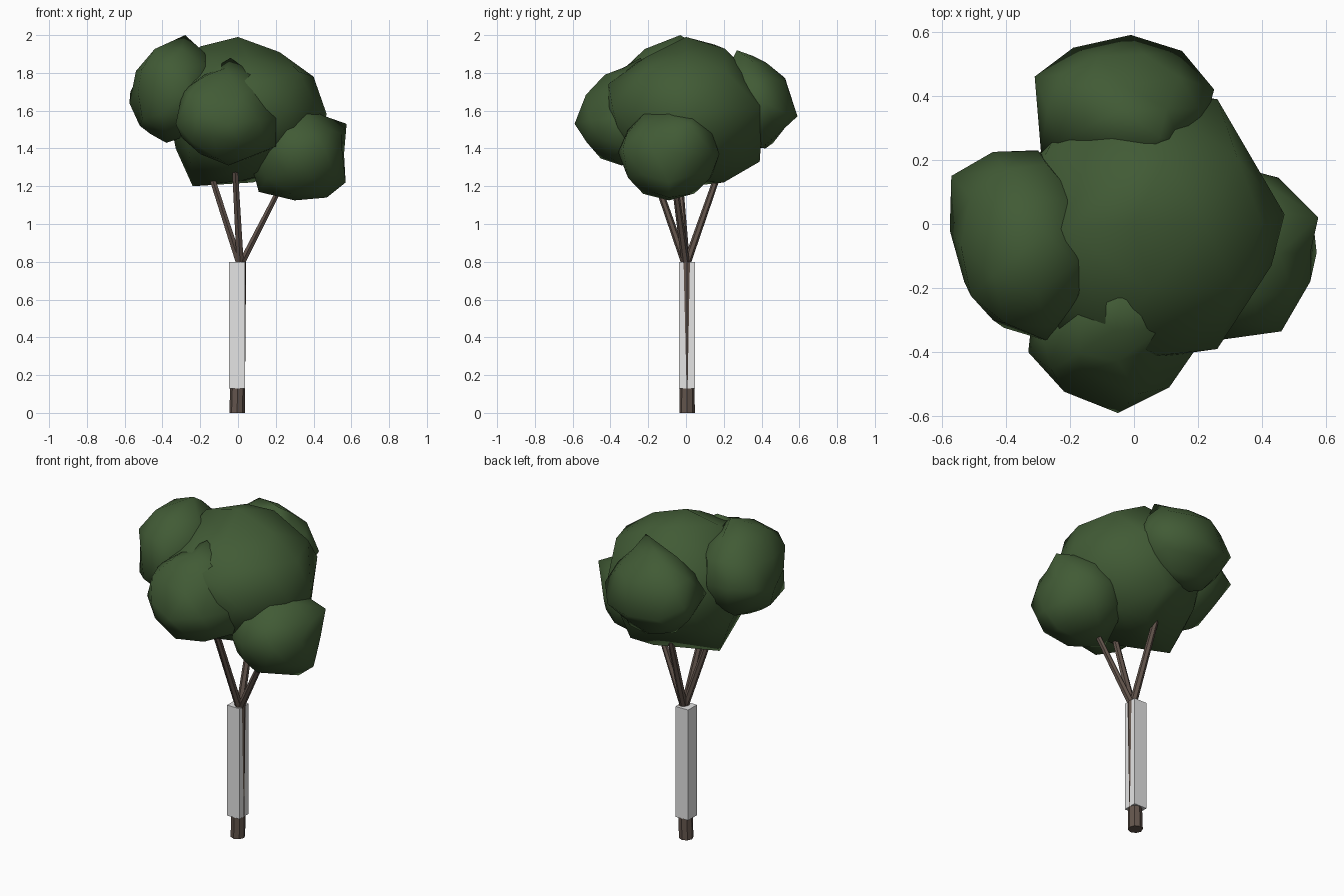
import bpy, bmesh, random
from mathutils import Vector

random.seed(4)


def mat(name, rgb):
    m = bpy.data.materials.new(name)
    m.diffuse_color = (*rgb, 1)
    return m


GREEN = mat("leaf green", (0.053, 0.104, 0.036))
BARK = mat("bark brown", (0.125, 0.090, 0.073))
GREY = mat("guard grey", (0.78, 0.78, 0.78))


def finish(bm, name, material, smooth=False):
    bmesh.ops.recalc_face_normals(bm, faces=bm.faces)
    for f in bm.faces:
        f.smooth = smooth
    me = bpy.data.meshes.new(name)
    bm.to_mesh(me)
    bm.free()
    me.materials.append(material)
    ob = bpy.data.objects.new(name, me)
    bpy.context.collection.objects.link(ob)
    return ob


def limb(name, a, b, ra, rb, sides):
    """Tapered stick between two points."""
    a, b = Vector(a), Vector(b)
    bm = bmesh.new()
    bmesh.ops.create_cone(bm, cap_ends=True, segments=sides,
                          radius1=ra, radius2=rb, depth=1)
    d = b - a
    for v in bm.verts:
        t = v.co.z + 0.5
        v.co = Vector((v.co.x, v.co.y, 0)) + a + d * t
    finish(bm, name, BARK)


def clump(name, c, r, hints):
    """Lumpy icosphere; the nearest vertices are pulled to the hint points."""
    c = Vector(c)
    bm = bmesh.new()
    bmesh.ops.create_icosphere(bm, subdivisions=2, radius=1)
    for v in bm.verts:
        k = random.uniform(0.97, 1.01)
        v.co = c + Vector([v.co[i] * r[i] * k for i in range(3)])
    free = list(bm.verts)
    for h in hints:
        p = Vector([c[i] if h[i] is None else h[i] for i in range(3)])
        v = min(free, key=lambda q: (q.co - p).length)
        v.co = p
        free.remove(v)
    finish(bm, name, GREEN, True)


# trunk and the square guard around it
limb("trunk", (-0.005, 0.006, 0), (0.012, 0.004, 0.80), 0.041, 0.031, 8)
bm = bmesh.new()
bmesh.ops.create_cube(bm, size=1)
for v in bm.verts:
    v.co = Vector((v.co.x * 0.084 - 0.006, v.co.y * 0.084 + 0.006,
                   v.co.z * 0.67 + 0.465))
finish(bm, "trunk_guard", GREY)

# branches reaching into the clumps
for name, tip in (("right_branch", (0.31, -0.08, 1.36)),
                  ("left_branch", (-0.24, -0.06, 1.56)),
                  ("front_branch", (-0.03, -0.27, 1.55)),
                  ("back_branch", (-0.03, 0.27, 1.55))):
    limb(name, (0.012, 0, 0.78), tip, 0.022, 0.015, 6)

# foliage clumps
N = None
clump("middle_foliage", (0.03, 0, 1.60), (0.42, 0.42, 0.39), [
    (0, 0, 1.99), (0.22, N, 1.91), (0.40, N, 1.78), (0.47, 0.03, 1.58),
    (0.37, 0.17, 1.45), (0.26, 0.39, 1.62), (0.26, -0.39, 1.62),
    (0.10, 0.39, 1.33), (0.08, 0.20, 1.22), (-0.24, 0.02, 1.20),
    (-0.33, 0.05, 1.40), (0.02, 0, 1.23), (0.08, -0.41, 1.74),
    (0.05, 0.39, 1.72), (-0.20, -0.02, 1.94), (0.05, -0.21, 1.885),
    (-0.22, -0.36, 1.74), (-0.05, 0.15, 1.95)])
clump("right_foliage", (0.325, -0.09, 1.37), (0.255, 0.27, 0.245), [
    (0.37, N, 1.615), (0.575, 0.02, 1.53), (0.57, N, 1.22),
    (0.47, N, 1.14), (0.30, N, 1.125), (0.11, -0.12, 1.17),
    (0.45, 0.145, N), (0.55, -0.18, 1.40), (0.46, -0.335, 1.40),
    (0.28, -0.36, 1.38), (0.08, -0.12, 1.28), (0.19, -0.17, 1.55)])
clump("left_foliage", (-0.34, -0.07, 1.70), (0.24, 0.30, 0.27), [
    (-0.28, -0.03, 2.00), (-0.54, N, 1.81), (-0.575, -0.02, 1.64),
    (-0.52, N, 1.52), (-0.38, N, 1.43), (-0.57, 0.15, N),
    (-0.44, 0.225, N), (-0.30, 0.23, N), (-0.53, -0.18, N),
    (-0.44, -0.30, N), (-0.27, -0.365, N), (-0.18, -0.12, 1.91)])
clump("front_foliage", (-0.06, -0.33, 1.57), (0.27, 0.24, 0.26), [
    (-0.05, -0.59, 1.53), (-0.05, -0.43, 1.79), (-0.04, -0.24, 1.88),
    (0.11, -0.51, 1.55), (0.20, -0.38, 1.56), (-0.16, -0.46, 1.67),
    (-0.33, -0.40, 1.53), (-0.05, -0.34, 1.31), (0.20, N, 1.41),
    (0.09, -0.38, 1.72), (-0.20, -0.38, 1.37)])
clump("back_foliage", (-0.04, 0.36, 1.64), (0.27, 0.205, 0.255), [
    (0.08, 0.27, 1.92), (-0.03, 0.43, 1.85), (-0.01, 0.59, 1.57),
    (-0.03, 0.42, 1.40), (-0.19, 0.55, 1.57), (-0.31, 0.46, N),
    (-0.29, 0.22, N), (0.25, 0.42, 1.64), (0.15, 0.54, 1.58)])
